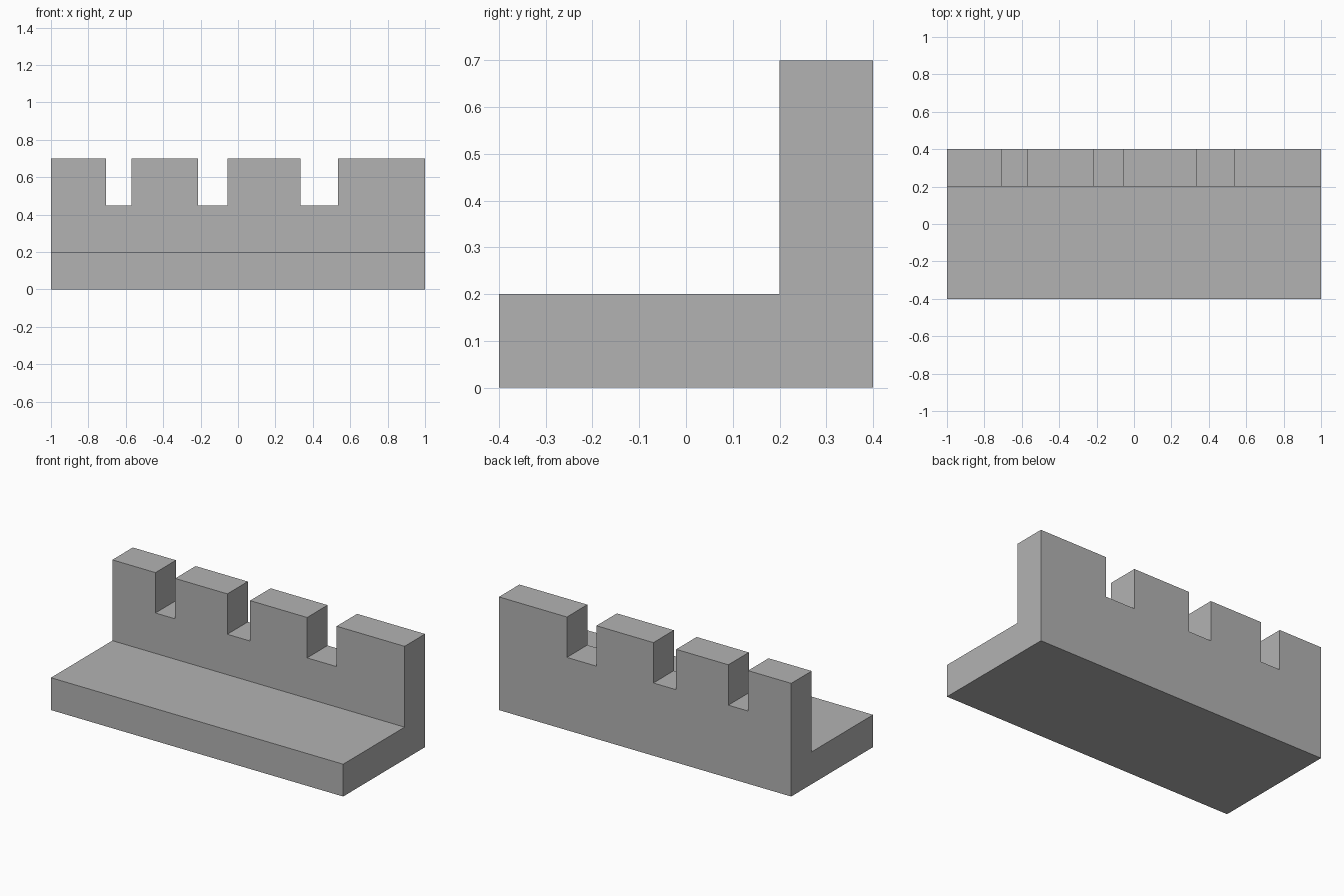
import bpy
import bmesh

cube = bpy.data.objects.get("Cube")
if cube:
    bpy.data.objects.remove(cube, do_unlink=True)

# Single plain grey
GREY = (0.45, 0.45, 0.45, 1.0)
grey = bpy.data.materials.new("plain_grey")
grey.use_nodes = True
grey.diffuse_color = GREY
grey.node_tree.nodes["Principled BSDF"].inputs["Base Color"].default_value = GREY


def prism(name, outline, depth):
    """Extrude a closed outline of 3D points along a vector."""
    bm = bmesh.new()
    face = bm.faces.new([bm.verts.new(p) for p in outline])
    ext = bmesh.ops.extrude_face_region(bm, geom=[face], use_keep_orig=True)
    moved = [v for v in ext["geom"] if isinstance(v, bmesh.types.BMVert)]
    bmesh.ops.translate(bm, verts=moved, vec=depth)
    bmesh.ops.recalc_face_normals(bm, faces=bm.faces)
    mesh = bpy.data.meshes.new(name)
    bm.to_mesh(mesh)
    bm.free()
    mesh.materials.append(grey)
    obj = bpy.data.objects.new(name, mesh)
    bpy.context.collection.objects.link(obj)
    return obj


# L-shaped body: low ledge in front, upright wall behind
profile = [(-0.4, 0), (0.4, 0), (0.4, 0.7), (0.2, 0.7), (0.2, 0.2), (-0.4, 0.2)]
body = prism("notched_wall_and_ledge", [(-1, y, z) for y, z in profile], (2, 0, 0))

# Three notches of growing width cut through the top of the wall
notches = [(-0.705, -0.57), (-0.213, -0.057), (0.333, 0.535)]
bpy.context.view_layer.objects.active = body
for left, right in notches:
    outline = [(left, 0.1, 0.45), (right, 0.1, 0.45), (right, 0.1, 0.8), (left, 0.1, 0.8)]
    cutter = prism("notch_cutter", outline, (0, 0.4, 0))
    cutter.hide_render = True
    cut = body.modifiers.new("notch", 'BOOLEAN')
    cut.operation = 'DIFFERENCE'
    cut.solver = 'EXACT'
    cut.object = cutter
    bpy.ops.object.modifier_apply(modifier=cut.name)
    bpy.data.objects.remove(cutter, do_unlink=True)
